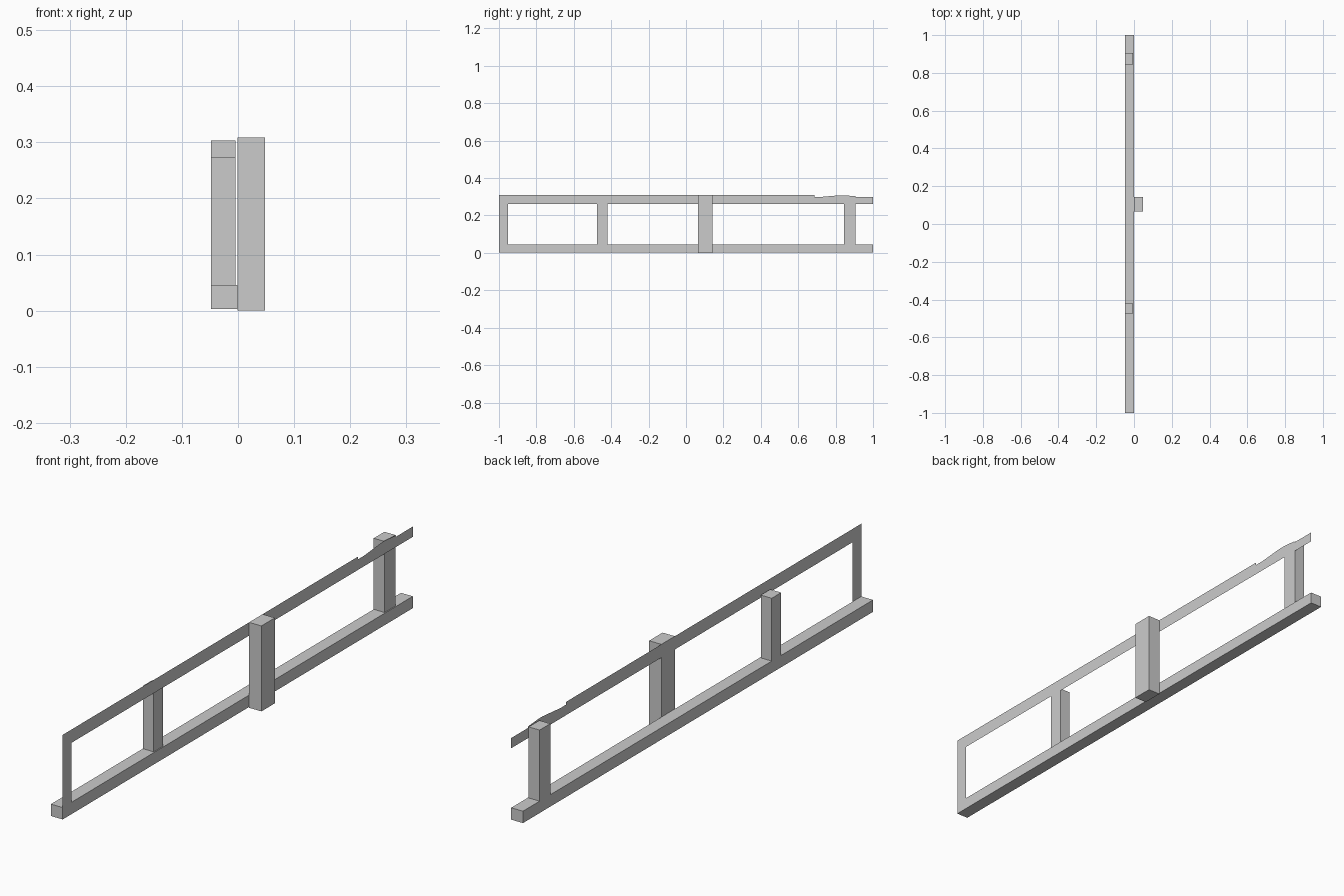
import bpy

if "Cube" in bpy.data.objects:
    bpy.data.objects.remove(bpy.data.objects["Cube"])


def box(name, x, y, z):
    """Box from its (min, max) range on each axis."""
    verts = [(a, b, c) for a in x for b in y for c in z]
    faces = [(0, 1, 3, 2), (4, 6, 7, 5), (0, 4, 5, 1),
             (2, 3, 7, 6), (0, 2, 6, 4), (1, 5, 7, 3)]
    return add(name, verts, faces)


def sheet(name, x, outline):
    """Flat zero-thickness panel facing +x from a (y, z) outline."""
    return add(name, [(x, y, z) for y, z in outline], [tuple(range(len(outline)))])


def add(name, verts, faces):
    mesh = bpy.data.meshes.new(name)
    mesh.from_pydata(verts, [], faces)
    obj = bpy.data.objects.new(name, mesh)
    bpy.context.collection.objects.link(obj)
    return obj


# Long bottom rail
box("bottom_rail", (-0.048, -0.001), (-1, 1), (0.003, 0.046))

# Two posts standing on the rail, behind the top band
for name, y, top in (("short_post", (-0.475, -0.421), 0.273),
                     ("end_post", (0.844, 0.905), 0.303)):
    box(name, (-0.048, -0.0045), y, (0.046, top))

# Tall post in front of the rail
box("front_post", (-0.001, 0.048), (0.065, 0.142), (0, 0.309))

# Thin top band with its end upright and the broken upper edge
sheet("top_band", -0.001, [
    (-1, 0.046), (-0.951, 0.046), (-0.951, 0.261), (1, 0.261), (1, 0.298),
    (0.905, 0.298), (0.905, 0.303), (0.846, 0.308), (0.82, 0.308),
    (0.72, 0.299), (0.687, 0.299), (0.687, 0.309), (-1, 0.309)])
